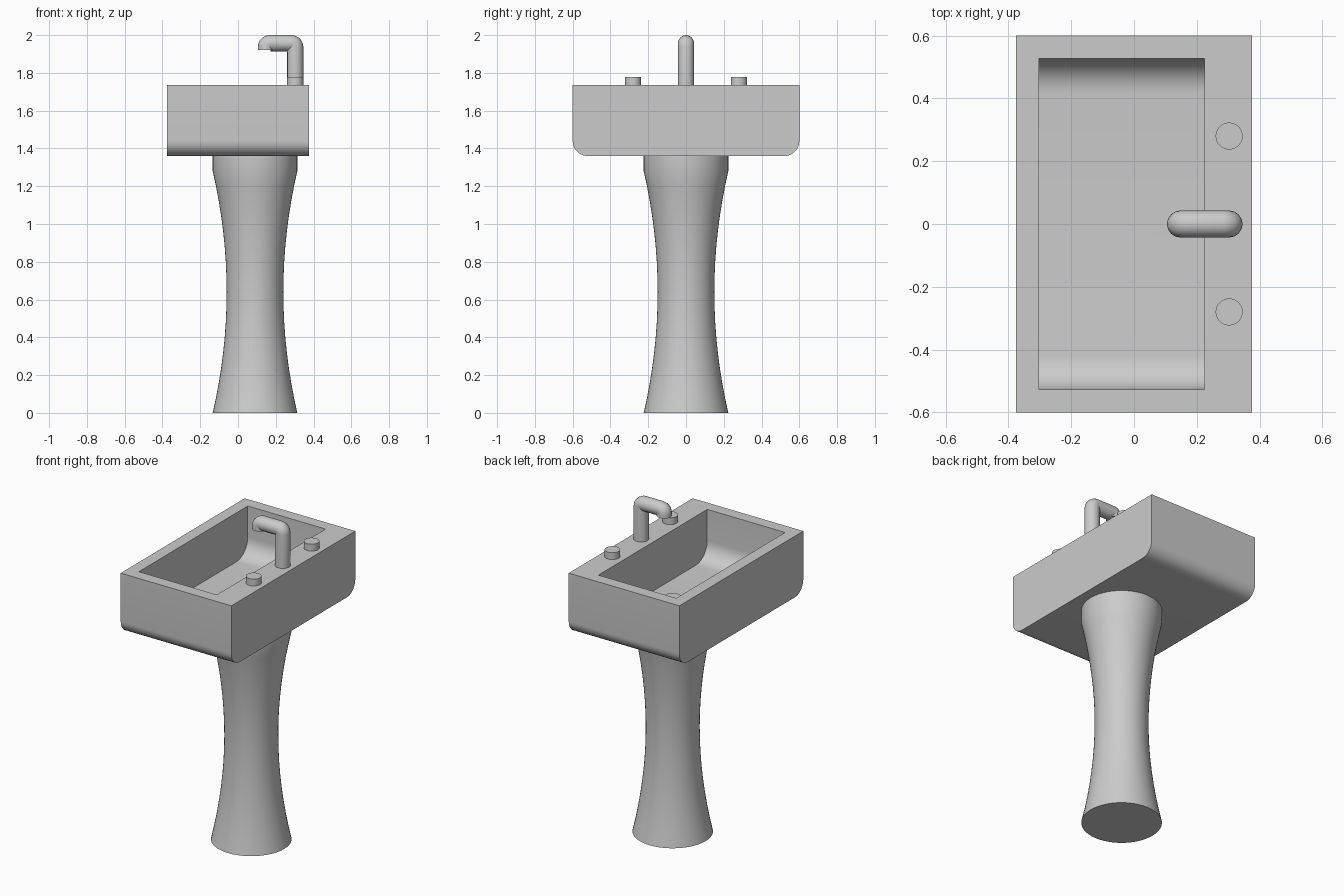
import bpy, bmesh, math

default = bpy.data.objects.get("Cube")
if default:
    bpy.data.objects.remove(default, do_unlink=True)

GREY = 0.6
ceramic = bpy.data.materials.new("grey_ceramic")
ceramic.use_nodes = True
ceramic.diffuse_color = (GREY, GREY, GREY, 1)
ceramic.node_tree.nodes["Principled BSDF"].inputs["Base Color"].default_value = (GREY, GREY, GREY, 1)

RIM, BASE, FLOOR = 1.735, 1.36, 1.435
PEDESTAL_X, TAP_X, PIPE = 0.09, 0.303, 0.043


def activate(obj):
    bpy.ops.object.select_all(action="DESELECT")
    obj.select_set(True)
    bpy.context.view_layer.objects.active = obj


def smooth(obj, angle=35):
    activate(obj)
    bpy.ops.object.shade_smooth_by_angle(angle=math.radians(angle))


def mesh_object(name, bm):
    bmesh.ops.recalc_face_normals(bm, faces=bm.faces[:])
    mesh = bpy.data.meshes.new(name)
    bm.to_mesh(mesh)
    bm.free()
    mesh.materials.append(ceramic)
    obj = bpy.data.objects.new(name, mesh)
    bpy.context.collection.objects.link(obj)
    return obj


def trough(name, x0, x1, half, z0, z1, radius):
    """Block along x whose two lower long corners are rounded."""
    profile = [(half, z1)]
    for side in (1, -1):
        arc = []
        for i in range(11):
            a = math.pi / 2 * i / 10
            arc.append((side * (half - radius + radius * math.cos(a)),
                        z0 + radius - radius * math.sin(a)))
        profile += arc if side == 1 else arc[::-1]
    profile.append((-half, z1))
    bm = bmesh.new()
    face = bm.faces.new([bm.verts.new((x0, y, z)) for y, z in profile])
    grown = bmesh.ops.extrude_face_region(bm, geom=[face])["geom"]
    moved = [v for v in grown if isinstance(v, bmesh.types.BMVert)]
    bmesh.ops.translate(bm, verts=moved, vec=(x1 - x0, 0, 0))
    return mesh_object(name, bm)


def lathe(name, x, y, profile, segments=48):
    """Closed solid of revolution from (radius, height) pairs."""
    bm = bmesh.new()
    rings = []
    for r, z in profile:
        angles = [2 * math.pi * i / segments for i in range(segments)]
        rings.append([bm.verts.new((x + r * math.cos(a), y + r * math.sin(a), z)) for a in angles])
    for low, high in zip(rings, rings[1:]):
        for i in range(segments):
            j = (i + 1) % segments
            bm.faces.new((low[i], low[j], high[j], high[i]))
    bm.faces.new(rings[0])
    bm.faces.new(rings[-1])
    obj = mesh_object(name, bm)
    smooth(obj)
    return obj


# Basin with a hollow bowl
basin = trough("basin", -0.375, 0.375, 0.6, BASE, RIM, 0.08)
cutter = trough("bowl_cutter", -0.303, 0.225, 0.527, FLOOR, RIM + 0.1, 0.11)
cutter.hide_render = True
cut = basin.modifiers.new("bowl", "BOOLEAN")
cut.operation = "DIFFERENCE"
cut.solver = "EXACT"
cut.object = cutter
activate(basin)
bpy.ops.object.modifier_apply(modifier=cut.name)
bpy.data.objects.remove(cutter, do_unlink=True)
smooth(basin)

# Waisted pedestal with a short straight collar
waist = 0.64
column = []
for i in range(17):
    z = 2 * waist * i / 16
    column.append((0.15 + 0.074 * ((z - waist) / waist) ** 2, z))
lathe("pedestal", PEDESTAL_X, 0, column + [(0.224, BASE)])

# Drain cover on the bowl floor
lathe("drain", PEDESTAL_X, 0, [(0.045, FLOOR - 0.01), (0.045, FLOOR + 0.004)])

# Tap handles
for side, y in (("left", 0.28), ("right", -0.28)):
    lathe(side + "_tap_handle", TAP_X, y, [(PIPE, RIM - 0.01), (PIPE, RIM + 0.042)])

# Spout: upright pipe, horizontal arm and a short down-turned outlet
top, tip, bend = 2.0 - PIPE, 0.105 + PIPE, 0.02


def corner(cx, cz, start, end):
    angles = [math.radians(start + (end - start) * i / 5) for i in range(6)]
    return [(cx + bend * math.cos(a), cz + bend * math.sin(a)) for a in angles]


path = [(TAP_X, RIM - 0.01)]
path += corner(TAP_X - bend, top - bend, 0, 90)
path += corner(tip + bend, top - bend, 90, 180)
path.append((tip, 1.92))
curve = bpy.data.curves.new("spout", "CURVE")
curve.dimensions = "3D"
curve.bevel_depth = PIPE
curve.bevel_resolution = 6
curve.use_fill_caps = True
spline = curve.splines.new("POLY")
spline.points.add(len(path) - 1)
for point, (x, z) in zip(spline.points, path):
    point.co = (x, 0, z, 1)
curve.materials.append(ceramic)
spout = bpy.data.objects.new("spout", curve)
bpy.context.collection.objects.link(spout)
activate(spout)
bpy.ops.object.convert(target="MESH")
smooth(bpy.context.view_layer.objects.active)
